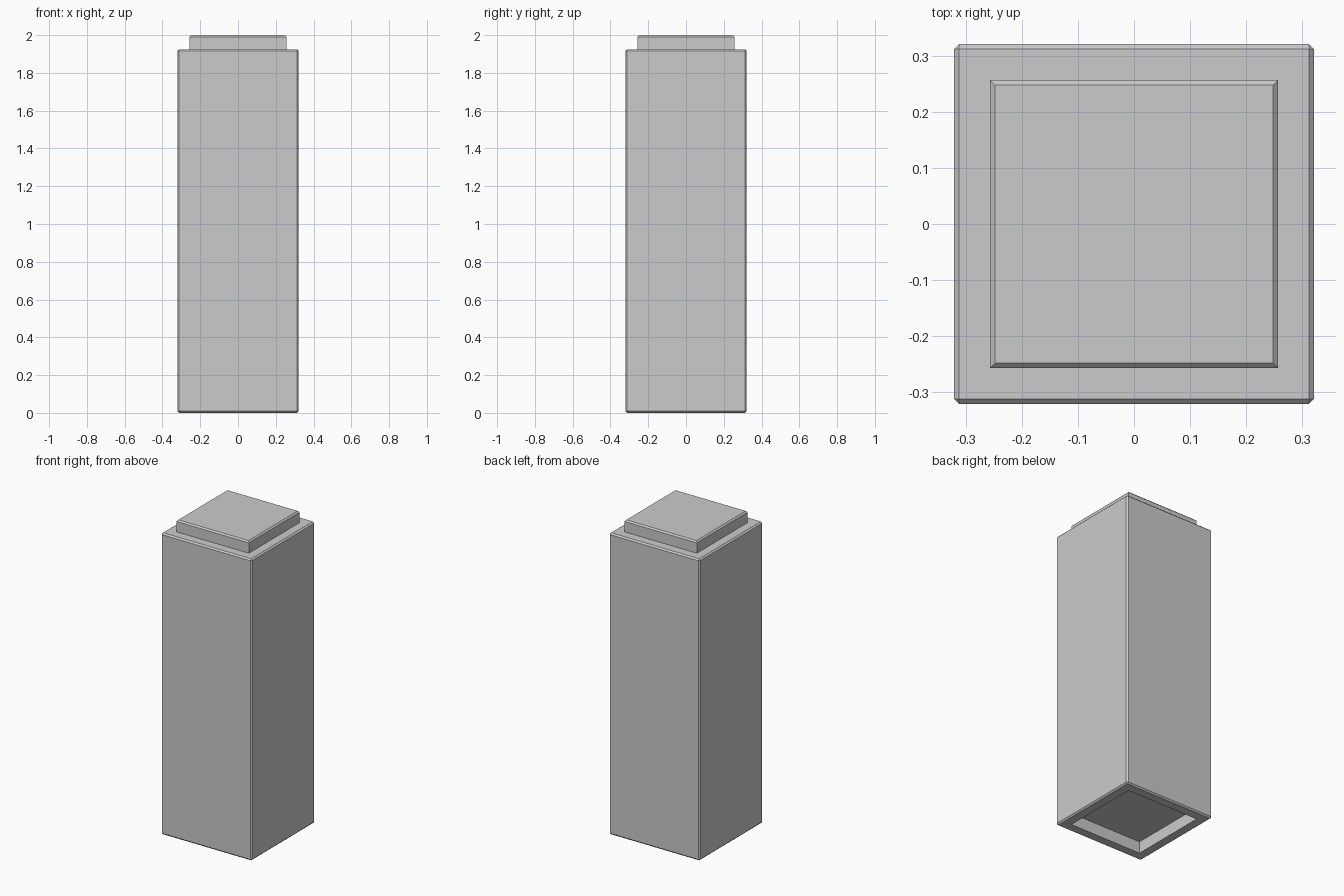
import bpy, bmesh
from mathutils import Matrix, Vector

if "Cube" in bpy.data.objects:
    bpy.data.objects.remove(bpy.data.objects["Cube"])

WIDTH, BODY_TOP, TOTAL = 0.641, 1.925, 2.0
PEG, CHAMFER = 0.513, 0.009
STEP = TOTAL - BODY_TOP

bm = bmesh.new()

# Body: tall square block with chamfered edges
bmesh.ops.create_cube(bm, size=1, matrix=Matrix.Translation((0, 0, BODY_TOP / 2))
                      @ Matrix.Diagonal((WIDTH, WIDTH, BODY_TOP, 1)))
bmesh.ops.bevel(bm, geom=bm.edges[:], offset=CHAMFER, offset_type='OFFSET',
                segments=1, profile=0.5, affect='EDGES')


def inset(face, amount):
    bmesh.ops.inset_region(bm, faces=[face], thickness=amount, use_even_offset=True)


def raise_face(face, dz):
    """Extrude a face straight along z and return the moved face."""
    new = bmesh.ops.extrude_discrete_faces(bm, faces=[face])["faces"][0]
    bmesh.ops.translate(bm, verts=new.verts[:], vec=Vector((0, 0, dz)))
    return new


rim = (WIDTH - PEG) / 2 - CHAMFER
top = max(bm.faces, key=lambda f: f.calc_center_median().z)
bottom = min(bm.faces, key=lambda f: f.calc_center_median().z)

# Raised peg on top, with a chamfered upper edge
inset(top, rim)
top = raise_face(top, STEP - CHAMFER)
top = raise_face(top, CHAMFER)
scale = (PEG - 2 * CHAMFER) / PEG
bmesh.ops.scale(bm, verts=top.verts[:], vec=(scale, scale, 1))

# Matching square socket underneath
inset(bottom, rim)
raise_face(bottom, STEP)

bmesh.ops.recalc_face_normals(bm, faces=bm.faces[:])
mesh = bpy.data.meshes.new("stacking_pillar_block")
bm.to_mesh(mesh)
bm.free()
bpy.context.collection.objects.link(bpy.data.objects.new("stacking_pillar_block", mesh))
